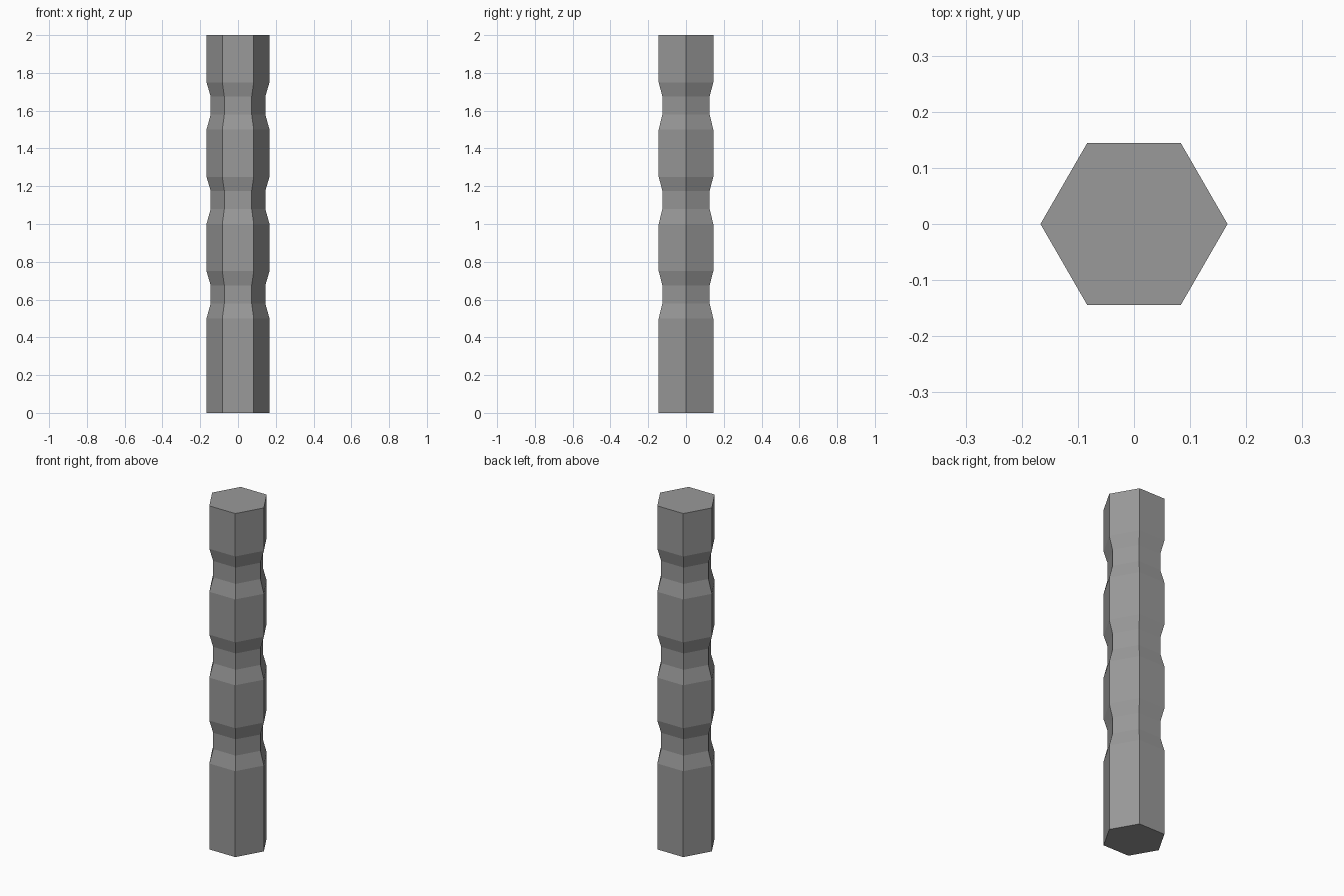
import bpy, bmesh, math

if "Cube" in bpy.data.objects:
    bpy.data.objects.remove(bpy.data.objects["Cube"])

SIDES, WIDE, NARROW = 6, 0.1667, 0.1445

# Side profile: (height, radius), with three bevelled grooves
profile = [(0.0, WIDE)]
for z in (0.5, 1.0, 1.5):
    profile += [(z, WIDE), (z + 0.08, NARROW), (z + 0.175, NARROW), (z + 0.25, WIDE)]
profile.append((2.0, WIDE))

# Hexagonal post lofted through the profile
bm = bmesh.new()
rings = [[bm.verts.new((r * math.cos(i * math.tau / SIDES),
                        r * math.sin(i * math.tau / SIDES), z))
          for i in range(SIDES)] for z, r in profile]
for low, high in zip(rings, rings[1:]):
    for i in range(SIDES):
        j = (i + 1) % SIDES
        bm.faces.new((low[i], low[j], high[j], high[i]))
bm.faces.new(rings[0][::-1])
bm.faces.new(rings[-1])

mesh = bpy.data.meshes.new("grooved_post")
bm.to_mesh(mesh)
bm.free()

# Single grey colour
grey = bpy.data.materials.new("grey")
grey.diffuse_color = (0.32, 0.32, 0.32, 1)
grey.use_nodes = True
grey.node_tree.nodes["Principled BSDF"].inputs["Base Color"].default_value = grey.diffuse_color
mesh.materials.append(grey)
bpy.context.collection.objects.link(bpy.data.objects.new("grooved_post", mesh))
